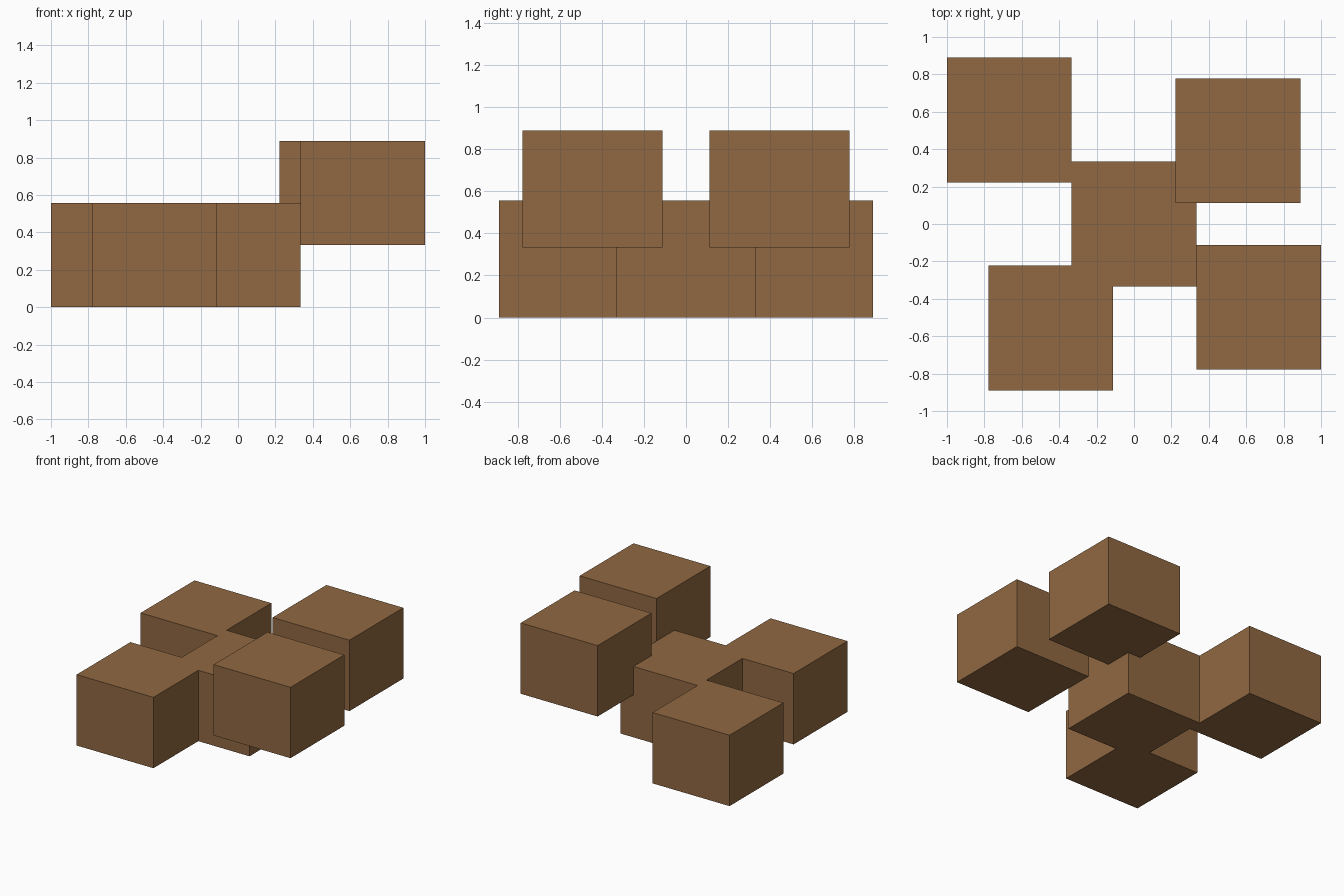
import bpy

if "Cube" in bpy.data.objects:
    bpy.data.objects.remove(bpy.data.objects["Cube"])

U = 1 / 9                      # grid unit; every block is 6 x 6 x 5 units
SIZE = (6 * U, 6 * U, 5 * U)

brown = bpy.data.materials.new("wood_brown")
brown.diffuse_color = (0.28, 0.14, 0.054, 1)
brown.use_nodes = True
brown.node_tree.nodes["Principled BSDF"].inputs["Base Color"].default_value = brown.diffuse_color


def block(name, x, y, z):
    """Block centred on (x, y) with its base at z, in grid units."""
    bpy.ops.mesh.primitive_cube_add(size=1, location=(x * U, y * U, (z + 2.5) * U))
    ob = bpy.context.object
    ob.name = name
    ob.scale = SIZE
    bpy.ops.object.transform_apply(location=False, rotation=False, scale=True)
    ob.data.materials.append(brown)


# Low blocks resting on the ground
block("centre_block", 0, 0, 0)
block("back_left_block", -6, 5, 0)
block("front_left_block", -4, -5, 0)

# Raised blocks on the right
block("back_right_block", 5, 4, 3)
block("front_right_block", 6, -4, 3)
